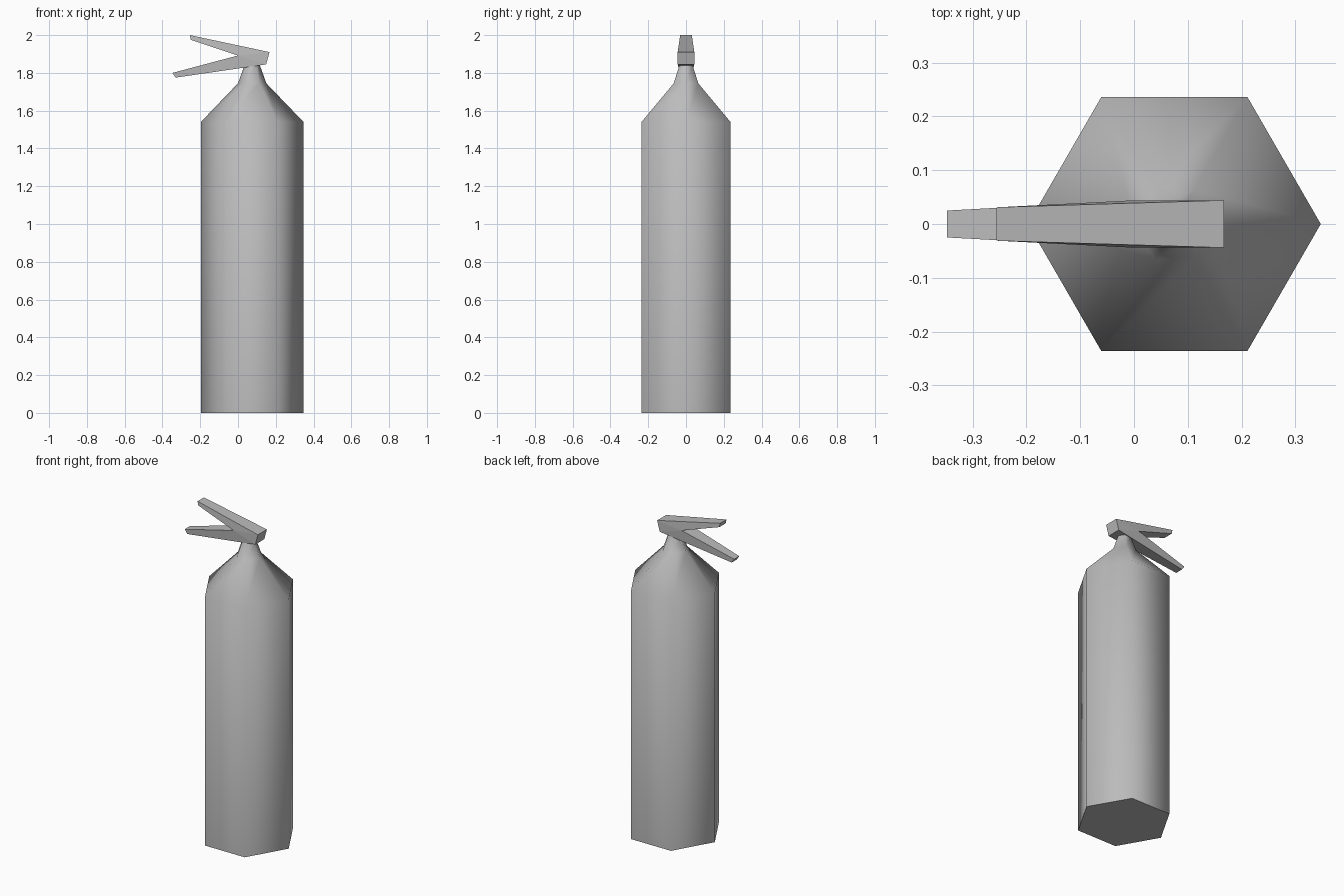
import bpy, bmesh
from math import cos, sin, pi, radians

cube = bpy.data.objects.get("Cube")
if cube:
    bpy.data.objects.remove(cube, do_unlink=True)

grey = bpy.data.materials.new("plain_grey")
grey.use_nodes = True
grey.diffuse_color = (0.5, 0.5, 0.5, 1)
grey.node_tree.nodes["Principled BSDF"].inputs["Base Color"].default_value = (0.5, 0.5, 0.5, 1)


def finish(name, bm):
    bmesh.ops.recalc_face_normals(bm, faces=bm.faces)
    mesh = bpy.data.meshes.new(name)
    bm.to_mesh(mesh)
    bm.free()
    mesh.materials.append(grey)
    obj = bpy.data.objects.new(name, mesh)
    bpy.context.collection.objects.link(obj)
    return obj


# Six-sided tank with shoulder and neck, lofted from (radius, height) rings
SIDES, AXIS_X = 6, 0.075
profile = [(0.272, 0), (0.272, 1.54), (0.075, 1.745), (0.04, 1.842)]
bm = bmesh.new()
rings = [[bm.verts.new((AXIS_X + r * cos(2 * pi * i / SIDES), r * sin(2 * pi * i / SIDES), z))
          for i in range(SIDES)] for r, z in profile]
for low, high in zip(rings, rings[1:]):
    for i in range(SIDES):
        j = (i + 1) % SIDES
        bm.faces.new((low[i], low[j], high[j], high[i]))
bm.faces.new(rings[0])
bm.faces.new(rings[-1])
tank = finish("tank", bm)
bpy.ops.object.select_all(action='DESELECT')
tank.select_set(True)
bpy.context.view_layer.objects.active = tank
bpy.ops.object.shade_smooth_by_angle(angle=radians(65))

# Forked squeeze handle: side outline as (x, z, half width), tapering to the tips
outline = [(-0.255, 2.0, 0.031), (-0.25, 1.975, 0.031), (0.0, 1.892, 0.044),
           (-0.347, 1.80, 0.025), (-0.33, 1.775, 0.025),
           (0.149, 1.845, 0.044), (0.167, 1.91, 0.044)]
bm = bmesh.new()
front, back = [[bm.verts.new((x, s * w, z)) for x, z, w in outline] for s in (-1, 1)]
for side in (front, back):
    for ids in ((0, 1, 2, 6), (2, 3, 4, 5), (2, 5, 6)):
        bm.faces.new([side[i] for i in ids])
for i in range(len(outline)):
    j = (i + 1) % len(outline)
    bm.faces.new((front[i], front[j], back[j], back[i]))
finish("squeeze_handle", bm)
